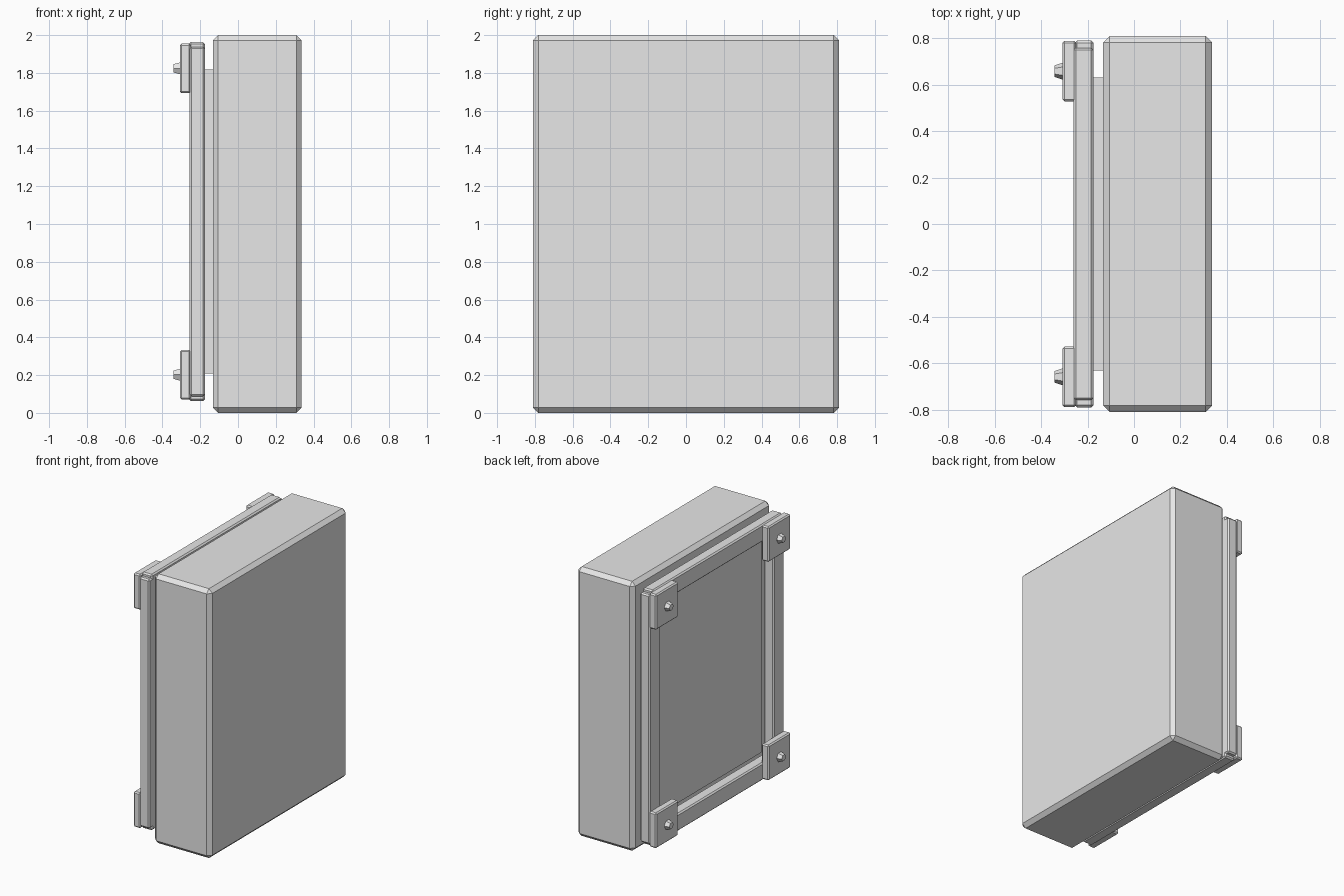
import bpy
import math

cube = bpy.data.objects.get("Cube")
if cube:
    bpy.data.objects.remove(cube, do_unlink=True)

grey = bpy.data.materials.new("light grey")
grey.use_nodes = True
grey.diffuse_color = (0.8, 0.8, 0.8, 1)
grey.node_tree.nodes["Principled BSDF"].inputs["Base Color"].default_value = (0.8, 0.8, 0.8, 1)

MID_Z = 1.013   # centre height of the rear frame


def box(name, x, y, z, chamfer=0.0):
    """Box between (min, max) pairs with a flat chamfer."""
    spans = (x, y, z)
    bpy.ops.mesh.primitive_cube_add(size=1, location=[(a + b) / 2 for a, b in spans])
    ob = bpy.context.object
    ob.name = name
    ob.scale = [b - a for a, b in spans]
    bpy.ops.object.transform_apply(location=False, rotation=False, scale=True)
    ob.data.materials.append(grey)
    if chamfer:
        bevel = ob.modifiers.new("chamfer", 'BEVEL')
        bevel.width = chamfer
        bevel.segments = 1
    return ob


def span(centre, half):
    return (centre - half, centre + half)


# Main slab and the raised panel behind it
box("main_body", (-0.133, 0.337), (-0.81, 0.81), (0, 2), 0.028)
box("rear_panel", (-0.176, -0.12), span(0, 0.632), span(MID_Z, 0.805))

# Four frame bars, crossing at the corners
BAR_X = (-0.26, -0.175)
for side, label in ((1, "back"), (-1, "front")):
    box(label + "_frame_bar", (-0.256, -0.175), span(side * 0.726, 0.065),
        span(MID_Z, 0.925), 0.01)
for side, label in ((1, "top"), (-1, "bottom")):
    box(label + "_frame_bar", BAR_X, span(0, 0.76),
        span(MID_Z + side * 0.885, 0.065), 0.01)

# Corner blocks, each with a tapered hexagonal bolt
for sy, depth in ((1, "back"), (-1, "front")):
    for sz, height in ((1, "top"), (-1, "bottom")):
        y, z = sy * 0.659, MID_Z + sz * 0.811
        box(f"{height}_{depth}_corner_block", (-0.308, -0.25),
            span(y, 0.131), span(z, 0.131), 0.009)
        bpy.ops.mesh.primitive_cone_add(
            vertices=6, radius1=0.038, radius2=0.025, depth=0.04,
            location=(-0.322, y, z), rotation=(0, -math.pi / 2, 0))
        bolt = bpy.context.object
        bolt.name = f"{height}_{depth}_bolt"
        bolt.data.materials.append(grey)
